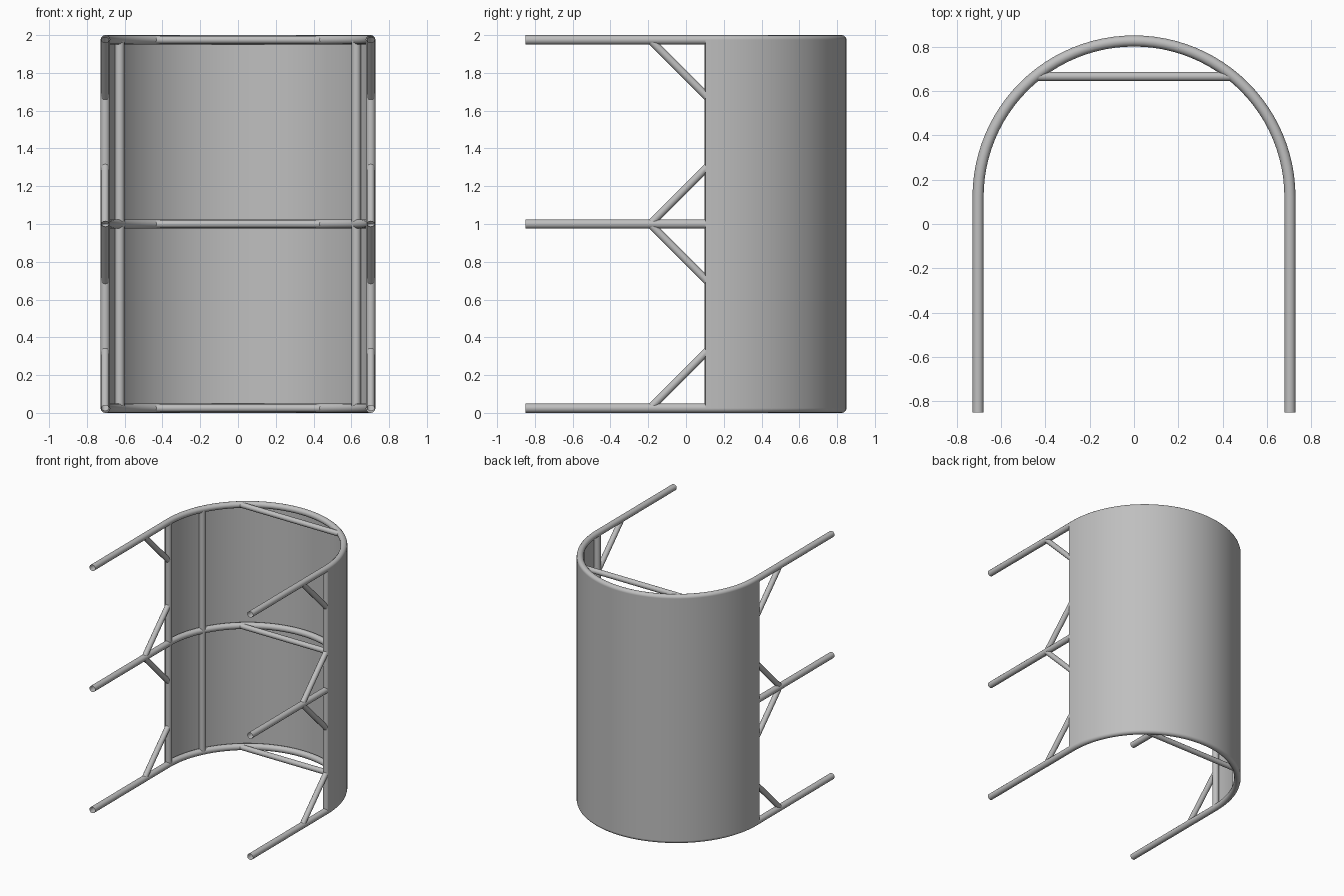
import bpy
import math

cube = bpy.data.objects.get("Cube")
if cube:
    bpy.data.objects.remove(cube)

R = 0.703          # bend radius of the hoops
CY = 0.122         # centre of the bend
TUBE = 0.025       # main tube radius
BRACE = 0.021      # brace tube radius
FRONT = -0.85
LEVELS = {"bottom": TUBE, "middle": 1.0, "top": 2 - TUBE}

steel = bpy.data.materials.new("grey steel")
steel.use_nodes = True
grey = (0.52, 0.52, 0.52, 1)
steel.diffuse_color = grey
steel.node_tree.nodes["Principled BSDF"].inputs["Base Color"].default_value = grey


def arc(radius, steps=48):
    """Half circle in plan, from +x round the back to -x."""
    return [(radius * math.cos(math.pi * i / steps),
             CY + radius * math.sin(math.pi * i / steps)) for i in range(steps + 1)]


def finish(obj):
    bpy.ops.object.select_all(action="DESELECT")
    obj.select_set(True)
    bpy.context.view_layer.objects.active = obj
    if obj.type == "CURVE":
        bpy.ops.object.convert(target="MESH")
        obj = bpy.context.object
    obj.data.materials.clear()
    obj.data.materials.append(steel)
    bpy.ops.object.shade_smooth_by_angle(angle=math.radians(40))


def tube(name, points, radius):
    """Open-ended round tube along a path."""
    curve = bpy.data.curves.new(name, "CURVE")
    curve.dimensions = "3D"
    curve.bevel_depth = radius
    curve.bevel_resolution = 4
    spline = curve.splines.new("POLY")
    spline.points.add(len(points) - 1)
    for target, p in zip(spline.points, points):
        target.co = (*p, 1)
    obj = bpy.data.objects.new(name, curve)
    bpy.context.collection.objects.link(obj)
    finish(obj)


# Hoops with straight arms, and a chord bar across the back of each
chord_y = 0.665
chord_x = math.sqrt(R ** 2 - (chord_y - CY) ** 2)
for level, z in LEVELS.items():
    plan = [(R, FRONT)] + arc(R) + [(-R, FRONT)]
    tube(f"{level}_hoop", [(x, y, z) for x, y in plan], TUBE)
    tube(f"{level}_chord_bar", [(-chord_x, chord_y, z), (chord_x, chord_y, z)], BRACE)

# Upright posts and diagonal braces on both sides
pole_x = 0.626
pole_y = CY + math.sqrt(R ** 2 - pole_x ** 2)
for side, s in (("left", 1), ("right", -1)):
    low, high = LEVELS["bottom"], LEVELS["top"]
    tube(f"{side}_edge_post", [(s * R, CY, low), (s * R, CY, high)], TUBE)
    tube(f"{side}_inner_post", [(s * pole_x, pole_y, low), (s * pole_x, pole_y, high)], TUBE)
    for level, up in (("bottom", 1), ("middle", 1), ("middle", -1), ("top", -1)):
        z = LEVELS[level]
        way = "rising" if up > 0 else "falling"
        tube(f"{side}_{level}_{way}_brace",
             [(s * R, -0.19, z), (s * R, CY, z + up * (CY + 0.19))], BRACE)

# Curved sheet wrapped round the outside of the hoops
outer = R + TUBE
plan = [(outer, 0.103)] + arc(outer) + [(-outer, 0.103)]
n = len(plan)
verts = [(x, y, z) for z in (LEVELS["bottom"], LEVELS["top"]) for x, y in plan]
faces = [(i, i + 1, n + i + 1, n + i) for i in range(n - 1)]
mesh = bpy.data.meshes.new("curved_back_panel")
mesh.from_pydata(verts, [], faces)
panel = bpy.data.objects.new("curved_back_panel", mesh)
bpy.context.collection.objects.link(panel)
finish(panel)
